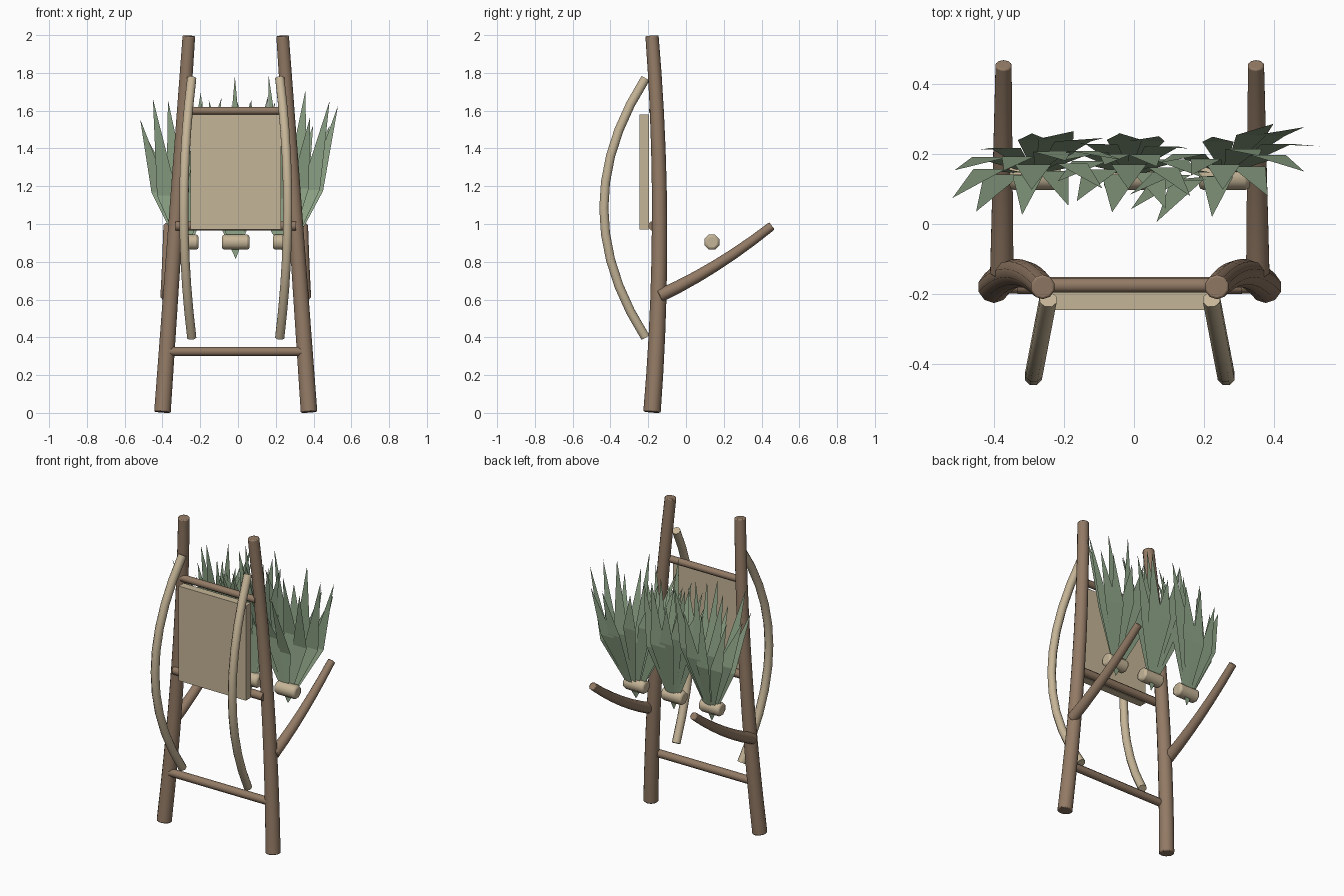
import bpy, bmesh, math, random
from mathutils import Vector

cube = bpy.data.objects.get("Cube")
if cube:
    bpy.data.objects.remove(cube, do_unlink=True)

random.seed(7)
CX = -0.012  # symmetry axis of the frame


def material(name, rgb):
    m = bpy.data.materials.new(name)
    m.use_nodes = True
    m.diffuse_color = (*rgb, 1)
    m.node_tree.nodes["Principled BSDF"].inputs["Base Color"].default_value = (*rgb, 1)
    return m


WOOD = material("brown wood", (0.29, 0.195, 0.13))
STRAP = material("pale strap", (0.56, 0.46, 0.31))
PANEL = material("tan panel", (0.56, 0.46, 0.31))
LEAF = material("leaf green", (0.28, 0.385, 0.25))


def finish(name, bm, mat, smooth=True):
    mesh = bpy.data.meshes.new(name)
    bm.to_mesh(mesh)
    bm.free()
    mesh.materials.append(mat)
    obj = bpy.data.objects.new(name, mesh)
    bpy.context.collection.objects.link(obj)
    if smooth:
        bpy.ops.object.select_all(action="DESELECT")
        obj.select_set(True)
        bpy.context.view_layer.objects.active = obj
        bpy.ops.object.shade_smooth_by_angle(angle=math.radians(50))
    return obj


def tube(name, path, r0, r1, mat, sides=10):
    """Capped round bar along a path, tapering from r0 to r1."""
    pts = [Vector(p) for p in path]
    last = len(pts) - 1
    bm = bmesh.new()
    rings = []
    for i, p in enumerate(pts):
        tangent = pts[min(i + 1, last)] - pts[max(i - 1, 0)]
        q = Vector((0, 0, 1)).rotation_difference(tangent.normalized())
        r = r0 + (r1 - r0) * i / last
        angles = [math.tau * (k + 0.5) / sides for k in range(sides)]
        rings.append([bm.verts.new(p + q @ Vector((r * math.cos(a), r * math.sin(a), 0)))
                      for a in angles])
    for a, b in zip(rings, rings[1:]):
        for k in range(sides):
            n = (k + 1) % sides
            bm.faces.new((a[k], a[n], b[n], b[k]))
    bm.faces.new(rings[0][::-1])
    bm.faces.new(rings[-1])
    return finish(name, bm, mat)


def round_ends(obj, width):
    bevel = obj.modifiers.new("rounded ends", "BEVEL")
    bevel.width = width
    bevel.segments = 2
    bevel.limit_method = "ANGLE"
    bevel.angle_limit = math.radians(60)


def steps(n):
    return [i / n for i in range(n + 1)]


# Bowed poles, shoulder straps and rear support arms, mirrored
for side, s in (("left", 1), ("right", -1)):
    pole = [(CX + s * (0.388 - 0.14 * t), -0.14 - 0.04 * (2 * t - 1) ** 2, 0.004 + 1.992 * t)
            for t in steps(10)]
    round_ends(tube(side + "_pole", pole, 0.046, 0.035, WOOD), 0.006)

    strap = []
    for t in steps(10):
        bow = 1 - (2 * t - 1) ** 2
        strap.append((CX + s * (0.233 + 0.042 * bow), -0.215 - 0.22 * bow, 0.4 + 1.37 * t))
    tube(side + "_strap", strap, 0.026, 0.026, STRAP, 8)

    arm = [(CX + s * (0.365 - 0.005 * t), -0.14 + 0.595 * t,
            0.62 + 0.37 * t - 0.1 * t * (1 - t)) for t in steps(6)]
    round_ends(tube(side + "_arm", arm, 0.035, 0.024, WOOD), 0.005)

# Cross rungs
for name, half, z, r in (("lower_rung", 0.36, 0.325, 0.025),
                         ("middle_rung", 0.32, 0.99, 0.026),
                         ("upper_rung", 0.265, 1.6, 0.022)):
    tube(name, [(CX - half, -0.175, z), (CX + half, -0.175, z)], r, r, WOOD, 8)

# Back panel
bm = bmesh.new()
bmesh.ops.create_cube(bm, size=1)
bmesh.ops.scale(bm, vec=(0.48, 0.05, 0.61), verts=bm.verts)
bmesh.ops.translate(bm, vec=(CX, -0.22, 1.275), verts=bm.verts)
finish("back_panel", bm, PANEL, False)


def leaf_bundle(name, x, reach, skew):
    """Kite-shaped blades fanning from one point below the tie, tips on an oval."""
    base = Vector((x, 0.14, 0.815))
    # Outer ring of blades, then a few taller inner ones
    blades = [(math.tau * i / 11, 1, 1.63) for i in range(11)]
    blades += [(math.tau * i / 3 + 0.5, 0.4, 1.73) for i in range(3)]
    bm = bmesh.new()
    for angle, spread, height in blades:
        angle += random.uniform(-0.12, 0.12)
        dx = reach * spread * math.cos(angle)
        dy = spread * math.sin(angle)
        mid = base + Vector((0.55 * dx, 0.05 + 0.05 * dy + 0.5 * skew * dx,
                             0.41 + 0.03 * dy + random.uniform(-0.07, 0.07)))
        tip = Vector((x + dx, 0.145 + 0.115 * dy + skew * dx,
                      height + random.uniform(-0.12, 0.06)))
        wide = Vector((random.uniform(0.042, 0.054), 0, 0))
        a, b, c, d = [bm.verts.new(v) for v in (base, mid + wide, tip, mid - wide)]
        bm.faces.new((a, b, d))
        bm.faces.new((d, b, c))
    finish(name, bm, LEAF, False)


for side, s, reach, skew in (("left", 1, 0.272, 0.3), ("middle", 0, 0.21, 0),
                             ("right", -1, 0.248, 0.15)):
    x = CX + s * 0.27
    leaf_bundle(side + "_leaves", x, reach, skew)
    # Rounded tie around the stems
    tie = tube(side + "_tie", [(x - 0.073, 0.137, 0.904), (x + 0.073, 0.137, 0.904)],
               0.043, 0.043, STRAP, 8)
    round_ends(tie, 0.013)
